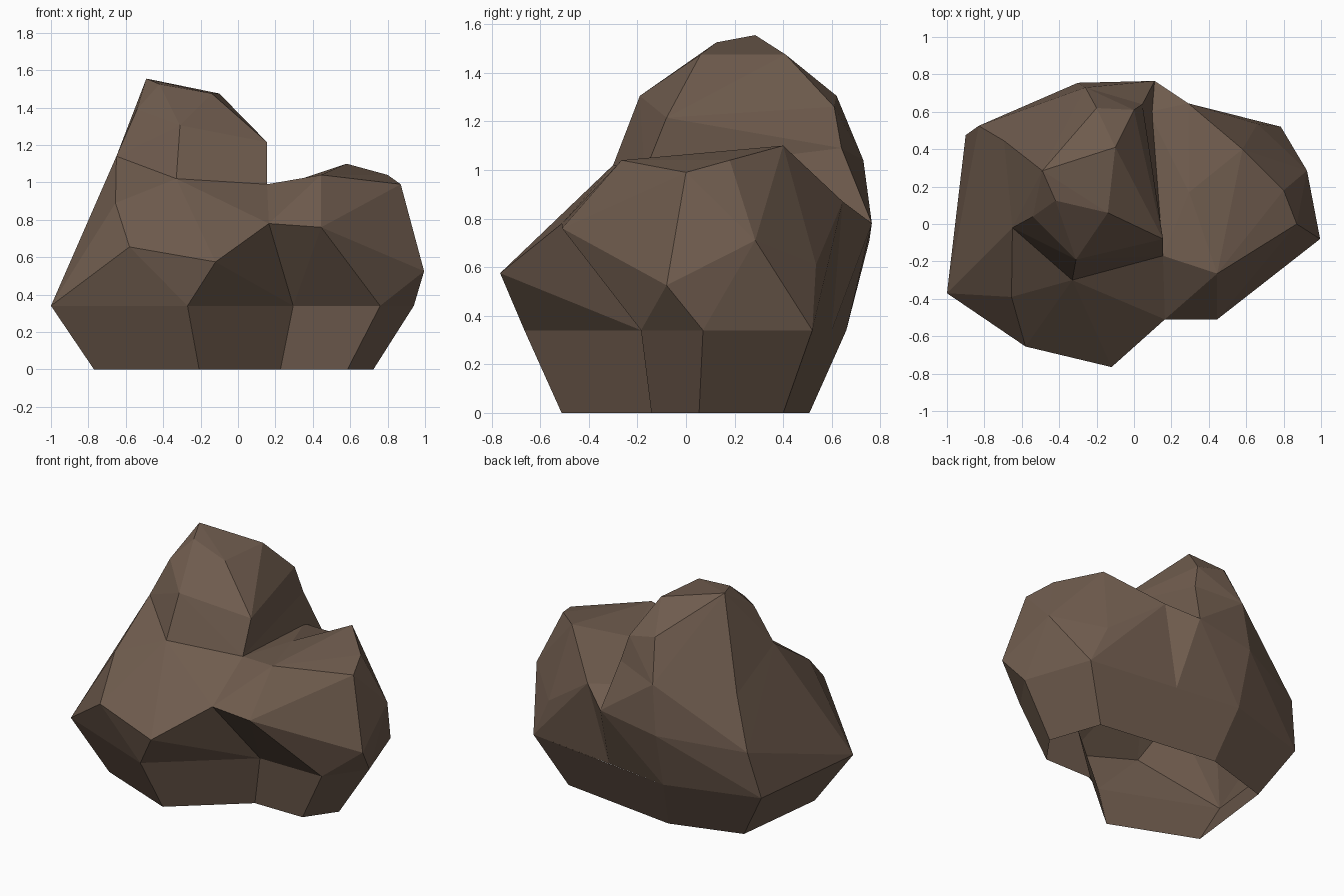
import bpy, bmesh

if "Cube" in bpy.data.objects:
    bpy.data.objects.remove(bpy.data.objects["Cube"])

stone = bpy.data.materials.new("brown stone")
stone.diffuse_color = (0.16, 0.107, 0.076, 1)
stone.use_nodes = True
stone.node_tree.nodes["Principled BSDF"].inputs["Base Color"].default_value = stone.diffuse_color

# Foot outline at z = 0.34; it tapers to 0.77 of its size on the ground
FOOT_Z, TAPER = 0.34, 0.77
FOOT = [(-1, -.37), (-.27, -.665), (.295, -.185), (.76, -.185),
        (.94, .07), (.785, .52), (-.29, .66), (-.9, .475)]
BACK = (.16, .60)                      # where the two boulders meet behind
RIGHT_FOOT = FOOT[2:6] + [BACK]
LEFT_FOOT = FOOT[:3] + [BACK] + FOOT[6:]


def at_foot(outline):
    return [(x, y, FOOT_Z) for x, y in outline]


def lump(name, points):
    """A faceted boulder: the convex hull of its corner points."""
    bm = bmesh.new()
    for p in points:
        bm.verts.new(p)
    res = bmesh.ops.convex_hull(bm, input=bm.verts)
    junk = {g for g in res["geom_interior"] + res["geom_unused"]
            if isinstance(g, bmesh.types.BMVert)}
    bmesh.ops.delete(bm, geom=list(junk), context='VERTS')
    bmesh.ops.recalc_face_normals(bm, faces=bm.faces)
    me = bpy.data.meshes.new(name)
    bm.to_mesh(me)
    bm.free()
    me.materials.append(stone)
    ob = bpy.data.objects.new(name, me)
    bpy.context.collection.objects.link(ob)
    return ob


# Broad left boulder with the sloping front ledge
rock = lump("rock", at_foot(LEFT_FOOT) + [
    (-.58, -.655, .655), (-.12, -.765, .575), (.165, -.51, .78),
    (-.655, -.39, .89), (-.33, -.30, 1.02), (.155, -.17, .99),
    (-.65, -.02, 1.14), (-.695, .445, .98), (-.83, .525, .65),
    (-.26, .73, 1.04), (-.30, .755, .71), (.11, .765, .78), (.045, .64, 1.09)])

# Peak standing on the left boulder
peak = lump("peak", [
    (-.49, .285, 1.555), (-.42, .125, 1.525), (-.14, .06, 1.475), (-.10, .41, 1.475),
    (-.54, .04, 1.39), (-.65, -.02, 1.14), (-.31, -.19, 1.305), (-.33, -.30, 1.02),
    (.155, -.08, 1.215), (.155, -.17, .99), (0, .61, 1.26), (.045, .64, 1.09),
    (-.20, .62, 1.305), (-.26, .73, 1.04), (-.56, .35, 1.27), (-.695, .445, .98),
    (-.2, .2, .6)])

# Saddle between the two boulders
saddle = lump("saddle", at_foot(RIGHT_FOOT[:2] + [BACK]) + [
    (.165, -.51, .78), (.445, -.51, .76), (.155, -.17, .99), (.445, -.265, 1.04),
    (.295, .17, 1.005), (.29, .645, .87), (.11, .765, .78), (.08, .60, .90),
    (-.1, .1, .5)])

# Lower right boulder
right = lump("right_boulder", at_foot(RIGHT_FOOT) + [
    (.445, -.51, .76), (.445, -.265, 1.04), (.295, .17, 1.005), (.58, .40, 1.10),
    (.80, .18, 1.04), (.87, 0, .99), (.995, -.08, .525), (.925, .285, .71),
    (.66, .535, .61), (.29, .645, .87), (.1, .1, .5)])

# Merge the lumps into one stone
bpy.context.view_layer.objects.active = rock
for part in (peak, saddle, right):
    mod = rock.modifiers.new("merge", 'BOOLEAN')
    mod.operation, mod.solver, mod.object = 'UNION', 'EXACT', part
    bpy.ops.object.modifier_apply(modifier=mod.name)
    bpy.data.objects.remove(part)

# Open the underside and add the tapered foot as an open skirt
bm = bmesh.new()
bm.from_mesh(rock.data)
under = [f for f in bm.faces if all(v.co.z < FOOT_Z + .005 for v in f.verts)]
bmesh.ops.delete(bm, geom=under, context='FACES')
top = [bm.verts.new((x, y, FOOT_Z)) for x, y in FOOT]
low = [bm.verts.new((x * TAPER, y * TAPER, 0)) for x, y in FOOT]
for i in range(len(FOOT)):
    j = (i + 1) % len(FOOT)
    bm.faces.new((low[i], low[j], top[j], top[i]))
bmesh.ops.remove_doubles(bm, verts=bm.verts, dist=.002)
bm.to_mesh(rock.data)
bm.free()
